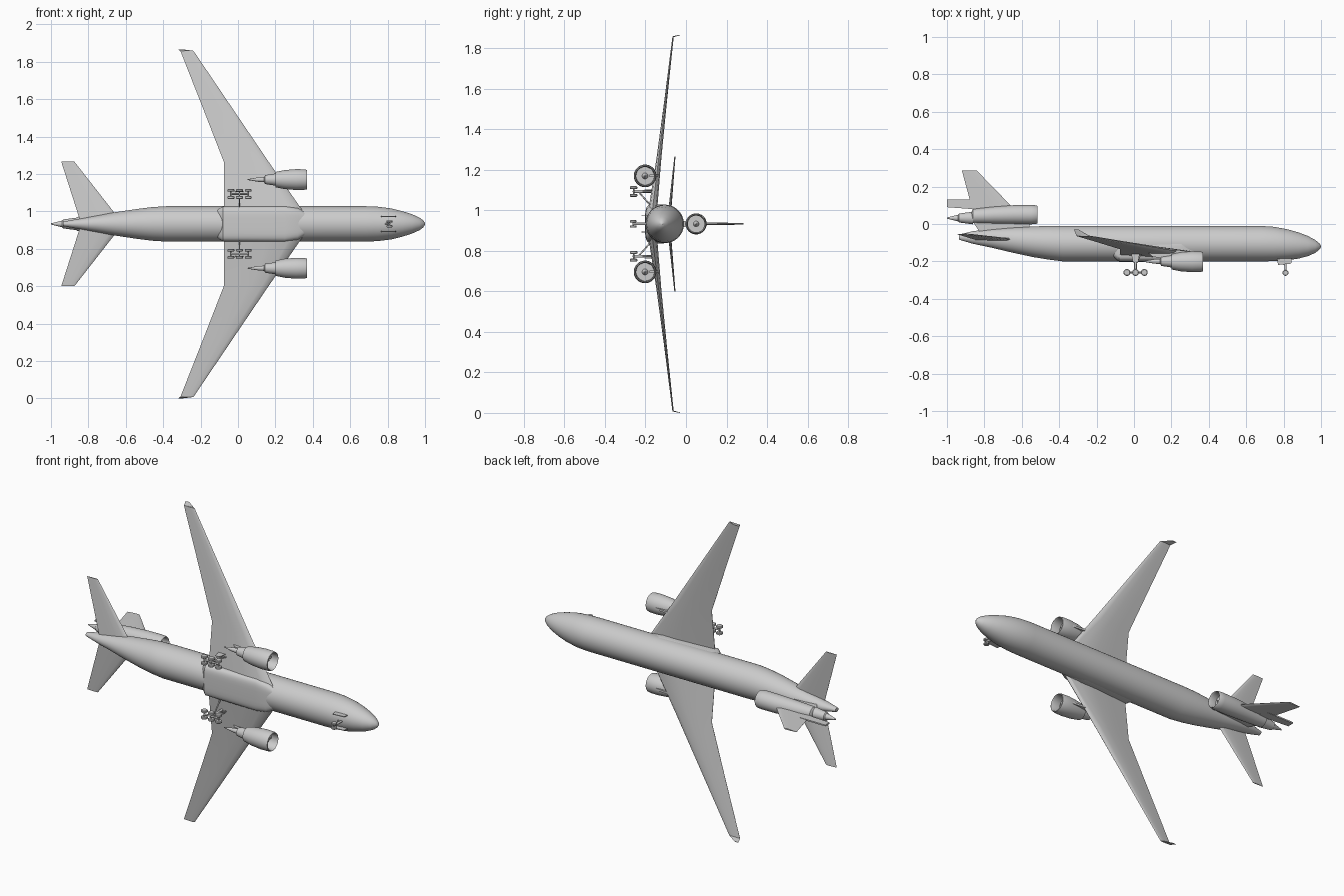
import bpy, bmesh, math
from mathutils import Vector

if "Cube" in bpy.data.objects:
    bpy.data.objects.remove(bpy.data.objects["Cube"])

# The aircraft lies on its side: nose +x, its roof +y, its span along z
MID = 0.933

mat = bpy.data.materials.new("light grey")
mat.diffuse_color = (0.6, 0.6, 0.6, 1)
mat.use_nodes = True
mat.node_tree.nodes["Principled BSDF"].inputs["Base Color"].default_value = (0.6, 0.6, 0.6, 1)


def loft(name, rings, angle=35):
    """Skin a row of equal-length rings of (x, up, span) points and cap the ends."""
    bm = bmesh.new()
    rows = [[bm.verts.new((x, u, MID + s)) for x, u, s in r] for r in rings]
    n = len(rows[0])
    for a, b in zip(rows, rows[1:]):
        for i in range(n):
            j = (i + 1) % n
            bm.faces.new((a[i], a[j], b[j], b[i]))
    bm.faces.new(rows[0])
    bm.faces.new(rows[-1][::-1])
    bmesh.ops.recalc_face_normals(bm, faces=bm.faces)
    me = bpy.data.meshes.new(name)
    bm.to_mesh(me)
    bm.free()
    me.materials.append(mat)
    ob = bpy.data.objects.new(name, me)
    bpy.context.collection.objects.link(ob)
    bpy.ops.object.select_all(action='DESELECT')
    ob.select_set(True)
    bpy.context.view_layer.objects.active = ob
    bpy.ops.object.shade_smooth_by_angle(angle=math.radians(angle))
    return ob


def oval(x, up, span, ru, rs, n=32, power=2):
    """Superellipse ring across the x axis."""
    pts = []
    for i in range(n):
        a = 2 * math.pi * (i + 0.5) / n
        c, s = math.cos(a), math.sin(a)
        pts.append((x, up + ru * math.copysign(abs(c) ** (2 / power), c),
                    span + rs * math.copysign(abs(s) ** (2 / power), s)))
    return pts


def turned(name, profile, up, span, n=32):
    """Body of revolution around an axis parallel to x; profile is (x, radius[, lift])."""
    return loft(name, [oval(p[0], up + (p[2] if len(p) > 2 else 0), span, p[1], p[1], n)
                       for p in profile])


def rod(name, a, b, r, n=12):
    """Round bar between two (x, up, span) points."""
    a, b = Vector(a), Vector(b)
    d = (b - a).normalized()
    p = d.orthogonal().normalized()
    q = d.cross(p)
    ring = [(p * math.cos(t) + q * math.sin(t)) * r
            for t in (2 * math.pi * i / n for i in range(n))]
    return loft(name, [[tuple(e + v) for v in ring] for e in (a, b)])


def plate(name, outline, span, thick):
    """Flat panel in the x-up plane."""
    return loft(name, [[(x, u, span + k) for x, u in outline] for k in (-thick / 2, thick / 2)])


def airfoil(front, back, thick):
    """Closed (chord position, offset) pairs of a thin wing section."""
    shape = [(0, 0), (.04, .32), (.15, .5), (.4, .5), (.7, .28), (1, .03),
             (1, -.03), (.7, -.2), (.4, -.4), (.15, -.42), (.04, -.28)]
    return [(front + (back - front) * t, o * thick) for t, o in shape]


def wheel(name, x, up, span, r, w):
    for_ring = [(w * .5, r * .45), (w * .5, r * .8), (w * .3, r), (-w * .3, r),
                (-w * .5, r * .8), (-w * .5, r * .45)]
    return loft(name, [[(x + k * math.cos(t), up + k * math.sin(t), span + o)
                        for t in (2 * math.pi * i / 20 for i in range(20))]
                       for o, k in for_ring])


# Fuselage: x, centre height, half height, half width
body = [(-.935, -.07, .014, .012), (-.86, -.072, .034, .026), (-.76, -.077, .05, .044),
        (-.66, -.085, .066, .062), (-.54, -.095, .082, .08), (-.46, -.1, .09, .09),
        (-.38, -.105, .095, .095), (.68, -.105, .095, .095), (.75, -.107, .092, .092),
        (.82, -.111, .083, .083), (.88, -.115, .07, .068), (.93, -.118, .054, .052),
        (.97, -.12, .034, .034), (.99, -.12, .018, .019), (1, -.12, .004, .004)]
loft("fuselage", [oval(x, u, 0, ru, rs, 40) for x, u, ru, rs in body])

# Flat belly fairing between the wings
belly = [(-.12, -.13, .04, .07), (-.08, -.142, .06, .094), (.25, -.142, .06, .097),
         (.32, -.142, .059, .086), (.385, -.135, .045, .045)]
loft("belly_fairing", [oval(x, u, 0, ru, rs, 40, 4.5) for x, u, ru, rs in belly])

# Fin above the tail engine: up, front, back, thickness
fin = [(-.02, -.6, -.84, .012), (.1, -.66, -.87, .016), (.285, -.84, -.92, .008)]
loft("tail_fin", [[(x, u, o) for x, o in airfoil(f, b, t)] for u, f, b, t in fin])
plate("fin_trailing_panel", [(-.8, .13), (-1, .13), (-1, .09), (-.8, .075)], 0, .008)

# Tail engine with hollow intake, exhaust cone and pylon
turned("tail_engine", [(-.87, .026, -.012), (-.86, .038, -.008), (-.75, .046, -.003),
                       (-.64, .051), (-.55, .052), (-.522, .05), (-.515, .046), (-.525, .041),
                       (-.56, .041), (-.56, .014), (-.535, .002)], .05, 0)
turned("tail_exhaust", [(-1, .003), (-.94, .018), (-.935, .024), (-.86, .034)], .032, 0)
plate("tail_pylon", [(-.56, -.03), (-.56, .01), (-.86, .01), (-.82, -.05)], 0, .03)

for side, label in ((1, "upper"), (-1, "lower")):
    # Main wing: span, front, back, height, thickness
    wing = [(.05, .36, -.075, -.168, .048), (.33, .165, -.075, -.134, .026),
            (.6, -.018, -.18, -.102, .015), (.925, -.238, -.308, -.064, .007)]
    loft(label + "_wing", [[(x, u + o, side * s) for x, o in airfoil(f, b, t)]
                           for s, f, b, u, t in wing])

    # Small swept wing tip
    tip = [(-.064, .924, -.238, -.308, .006), (-.03, .932, -.295, -.32, .003)]
    loft(label + "_wing_tip", [[(x, u, side * s + o) for x, o in airfoil(f, b, t)]
                               for u, s, f, b, t in tip])

    # Tailplane
    tail = [(.02, -.63, -.845, -.085, .018), (.333, -.875, -.945, -.055, .006)]
    loft(label + "_tailplane", [[(x, u + o, side * s) for x, o in airfoil(f, b, t)]
                                for s, f, b, u, t in tail])

    # Wing engine: hollow nacelle, core and pylon
    es = side * .237
    turned(label + "_engine", [(.2, .03), (.2, .041), (.25, .051), (.31, .056), (.355, .055),
                               (.368, .052), (.37, .049), (.36, .045), (.315, .044),
                               (.315, .015), (.345, .002)], -.202, es)
    turned(label + "_engine_core", [(.05, .002), (.11, .012), (.14, .014), (.145, .024),
                                    (.21, .034)], -.2, es)
    plate(label + "_engine_pylon", [(.33, -.15), (.2, -.135), (.06, -.14), (.1, -.175),
                                    (.2, -.19), (.33, -.18)], es, .012)

    # Main gear: leg, braces and a bogie with three axles
    gs = side * .16
    rod(label + "_gear_leg", (.008, -.15, gs), (.008, -.258, gs), .007)
    rod(label + "_gear_brace", (.008, -.235, gs), (.008, -.17, side * .085), .004)
    rod(label + "_gear_drag_brace", (.008, -.22, gs), (.04, -.155, gs), .004)
    rod(label + "_bogie_beam", (-.038, -.259, gs), (.055, -.259, gs), .005)
    plate(label + "_gear_door", [(-.015, -.16), (.03, -.16), (.022, -.205), (-.005, -.205)],
          side * .172, .003)
    for i, x in enumerate((-.038, .008, .055)):
        rod(f"{label}_axle_{i}", (x, -.259, gs - .018), (x, -.259, gs + .018), .004)
        for k in (-1, 1):
            wheel(f"{label}_wheel_{i}_{'in' if k < 0 else 'out'}", x, -.259,
                  gs + k * side * .019, .0185, .014)

    # Nose gear door and wheel
    plate(label + "_nose_door", [(.765, -.185), (.845, -.185), (.84, -.212), (.77, -.219)],
          side * .04, .004)
    wheel(label + "_nose_wheel", .81, -.261, side * .013, .016, .012)

# Nose gear leg
rod("nose_gear_leg", (.81, -.17, 0), (.81, -.261, 0), .006)
rod("nose_gear_axle", (.81, -.261, -.015), (.81, -.261, .015), .004)
rod("nose_gear_brace", (.81, -.225, 0), (.78, -.18, 0), .004)
